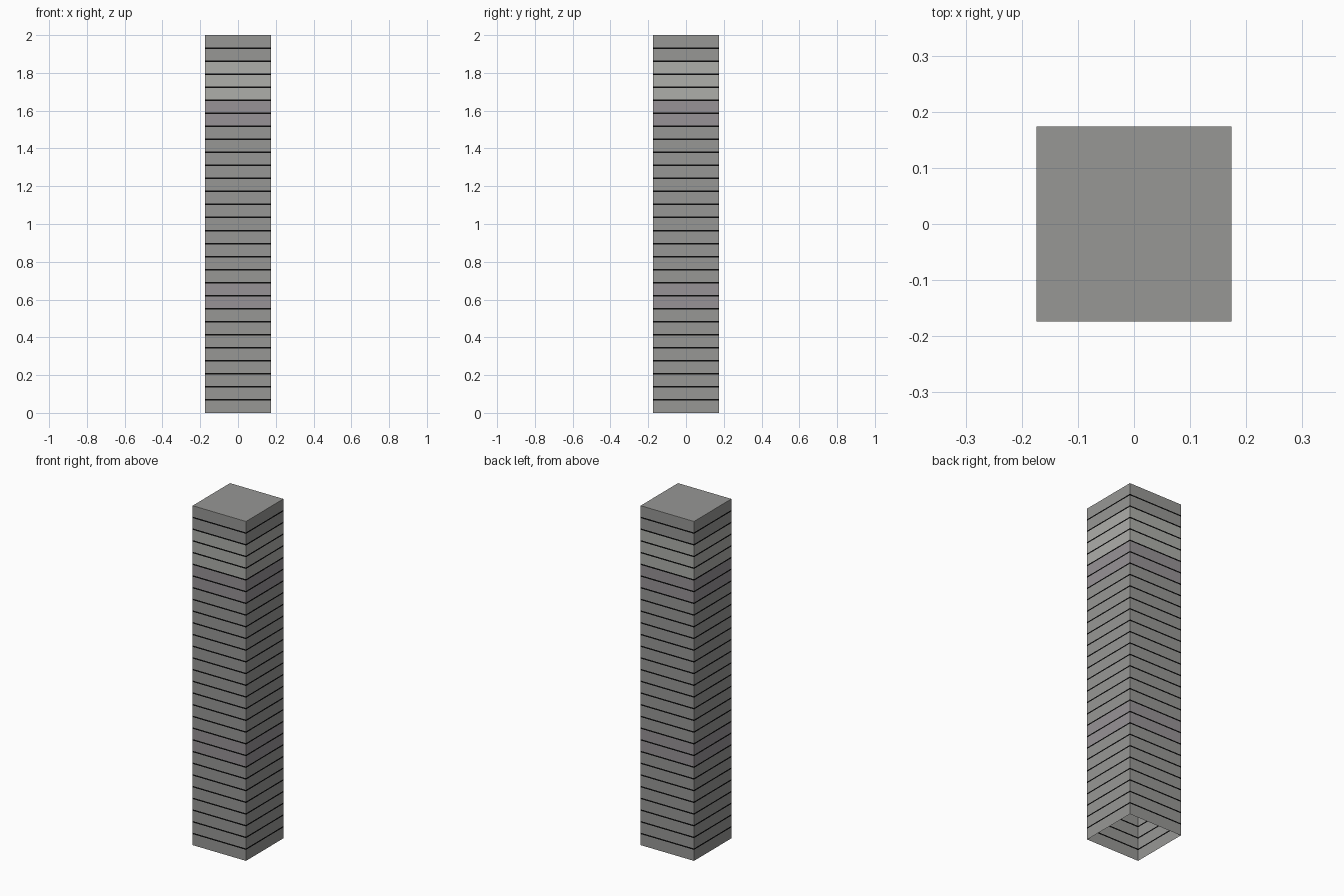
import bpy, bmesh

if "Cube" in bpy.data.objects:
    bpy.data.objects.remove(bpy.data.objects["Cube"])

HALF, HEIGHT, FLOORS, GAP = 0.174, 2.0, 29, 0.008


def material(name, rgb):
    m = bpy.data.materials.new(name)
    m.diffuse_color = (*rgb, 1)
    m.use_nodes = True
    m.node_tree.nodes["Principled BSDF"].inputs["Base Color"].default_value = m.diffuse_color
    return m


mats = [
    material("concrete", (0.31, 0.31, 0.30)),
    material("dark_joint", (0.003, 0.003, 0.003)),
    material("pale_concrete", (0.42, 0.425, 0.40)),
    material("warm_concrete", (0.31, 0.29, 0.305)),
]
PALE, WARM = (24, 25, 26), (8, 9, 22, 23)


def ring(bm, z):
    return [bm.verts.new((x * HALF, y * HALF, z))
            for x, y in ((-1, -1), (1, -1), (1, 1), (-1, 1))]


def band(bm, low, high, mat):
    for i in range(4):
        j = (i + 1) % 4
        bm.faces.new((low[i], low[j], high[j], high[i])).material_index = mat


# Tower shell: stacked storeys with flush dark joints, open underneath
bm = bmesh.new()
step = HEIGHT / FLOORS
low = ring(bm, 0)
for k in range(FLOORS):
    last = k == FLOORS - 1
    top = HEIGHT if last else (k + 1) * step - GAP / 2
    high = ring(bm, top)
    band(bm, low, high, 2 if k in PALE else 3 if k in WARM else 0)
    low = high
    if not last:
        high = ring(bm, top + GAP)
        band(bm, low, high, 1)
        low = high

# Flat roof
bm.faces.new(low).material_index = 0

mesh = bpy.data.meshes.new("tower")
bm.to_mesh(mesh)
bm.free()
for m in mats:
    mesh.materials.append(m)
tower = bpy.data.objects.new("tower", mesh)
bpy.context.collection.objects.link(tower)
